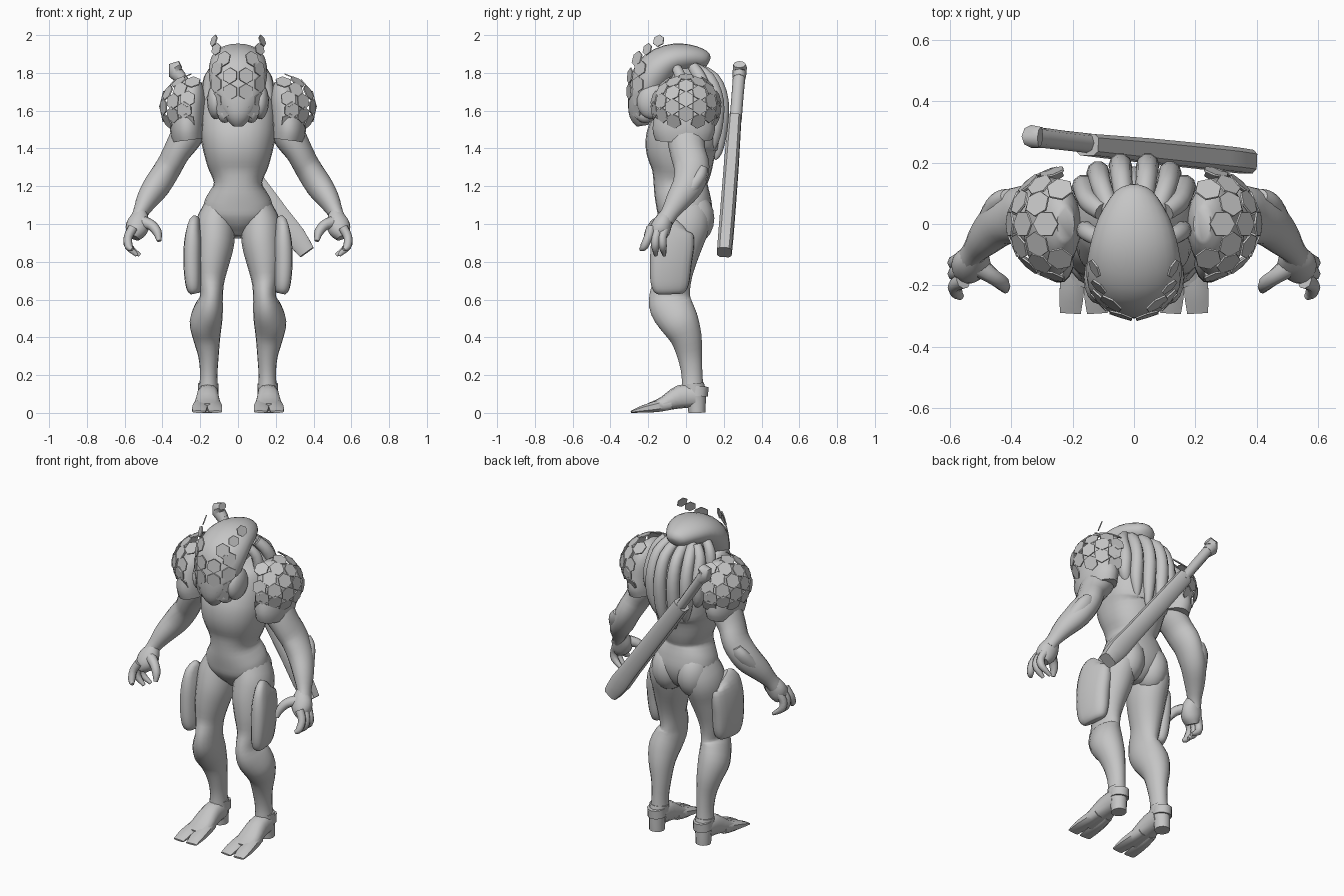
import bpy, bmesh, math
from mathutils import Vector, Matrix

mat = bpy.data.materials.new("plain_grey")
mat.diffuse_color = (0.56, 0.56, 0.56, 1)


def finish(name, bm, mirror=False, angle=50):
    bmesh.ops.recalc_face_normals(bm, faces=bm.faces)
    me = bpy.data.meshes.new(name)
    bm.to_mesh(me)
    bm.free()
    me.materials.append(mat)
    ob = bpy.data.objects.new(name, me)
    bpy.context.collection.objects.link(ob)
    bpy.ops.object.select_all(action='DESELECT')
    ob.select_set(True)
    bpy.context.view_layer.objects.active = ob
    bpy.ops.object.shade_smooth_by_angle(angle=math.radians(angle))
    if mirror:
        ob.modifiers.new("Mirror", 'MIRROR')
    return ob


def smooth_path(pts, steps):
    """Catmull-Rom through points of (x, y, z, radius_a, radius_b)."""
    out = []
    for i in range(len(pts) - 1):
        p0, p1, p2, p3 = (pts[max(i - 1, 0)], pts[i], pts[i + 1], pts[min(i + 2, len(pts) - 1)])
        for s in range(steps):
            t = s / steps
            out.append([0.5 * (2 * b + (c - a) * t + (2 * a - 5 * b + 4 * c - d) * t * t
                               + (3 * b - a - 3 * c + d) * t ** 3)
                        for a, b, c, d in zip(p0, p1, p2, p3)])
    return out + [list(pts[-1])]


def loft(name, pts, hint=(1, 0, 0), n=16, steps=3, mirror=False, phase=0.0, power=1.0, bm=None):
    """Skin elliptical rings along a path; hint is the direction of radius_a."""
    own = bm is None
    bm = bm or bmesh.new()
    path = smooth_path(pts, steps)
    rings = []
    for i, (x, y, z, ra, rb) in enumerate(path):
        t = (Vector(path[min(i + 1, len(path) - 1)][:3]) - Vector(path[max(i - 1, 0)][:3])).normalized()
        h = Vector(hint)
        a = (h - t * h.dot(t)).normalized()
        b = t.cross(a)
        ring = []
        for k in range(n):
            u = phase + 2 * math.pi * k / n
            c, s = math.cos(u), math.sin(u)
            c, s = math.copysign(abs(c) ** power, c), math.copysign(abs(s) ** power, s)
            ring.append(bm.verts.new(Vector((x, y, z)) + a * max(ra, .002) * c + b * max(rb, .002) * s))
        rings.append(ring)
    for r, q in zip(rings, rings[1:]):
        for k in range(n):
            bm.faces.new((r[k], r[(k + 1) % n], q[(k + 1) % n], q[k]))
    bm.faces.new(rings[0][::-1])
    bm.faces.new(rings[-1])
    return finish(name, bm, mirror) if own else None


def ellipsoid(name, loc, radii, tilt=0.0):
    bm = bmesh.new()
    m = Matrix.Translation(loc) @ Matrix.Rotation(tilt, 4, 'X') @ Matrix.Diagonal((*radii, 1))
    bmesh.ops.create_uvsphere(bm, u_segments=16, v_segments=10, radius=1, matrix=m)
    return finish(name, bm, True)


def hex_plate(bm, loc, normal, r, stretch=1.0):
    """Thin six-sided plate facing along normal."""
    q = Vector(normal).to_track_quat('Z', 'Y').to_matrix().to_4x4()
    m = Matrix.Translation(loc) @ q @ Matrix.Diagonal((1, stretch, 1, 1))
    bmesh.ops.create_cone(bm, cap_ends=True, segments=6, radius1=r, radius2=r * .97, depth=.006, matrix=m)


def body(rows):
    # rows of z, half width, front y, back y
    return [(0, (f + b) / 2, z, w, (b - f) / 2) for z, w, f, b in rows]


# Torso and pelvis
loft("torso", body([(.93, .035, -.06, .05), (.98, .10, -.11, .11), (1.05, .18, -.145, .14),
                    (1.12, .178, -.16, .132), (1.17, .152, -.168, .12), (1.22, .128, -.172, .115),
                    (1.30, .16, -.185, .14), (1.40, .187, -.215, .165), (1.47, .20, -.205, .185),
                    (1.60, .20, -.15, .19), (1.70, .17, -.12, .17), (1.78, .09, -.10, .10)]),
     n=24, power=.88)
ellipsoid("buttock", (.085, .035, 1.03), (.10, .115, .14))
loft("neck", [(0, .06, 1.62, .11, .11), (0, 0, 1.74, .10, .10), (0, -.08, 1.84, .10, .09)])

# Long domed head curving down into the mask
loft("head", [(0, .125, 1.865, .015, .012), (0, .105, 1.87, .062, .045), (0, .02, 1.88, .115, .07),
              (0, -.08, 1.865, .145, .088), (0, -.165, 1.80, .155, .108), (0, -.21, 1.71, .14, .093),
              (0, -.23, 1.63, .11, .078), (0, -.235, 1.565, .07, .062), (0, -.23, 1.52, .03, .03)],
     n=24)
ellipsoid("cheek_guard", (.118, -.175, 1.65), (.046, .085, .095), -.2)
ellipsoid("jaw_side", (.07, -.215, 1.585), (.038, .055, .05))

# Thick hanging strands behind and beside the head
strands = bmesh.new()
for x, y, z in ((.04, .19, 1.34), (.105, .165, 1.38), (.148, .12, 1.45)):
    loft("", [(x * .7, .04, 1.83, .03, .03), (x, y - .045, 1.77, .034, .036), (x * 1.1, y, 1.65, .037, .038),
              (x * 1.1, y - .005, (1.65 + z) / 2, .037, .036), (x * .95, y - .02, z + .04, .022, .022),
              (x * .9, y - .035, z, .004, .004)], n=10, bm=strands)
loft("", [(.09, -.06, 1.84, .025, .025), (.145, -.03, 1.78, .03, .03), (.16, -.02, 1.67, .03, .03),
          (.15, -.04, 1.56, .025, .025), (.14, -.06, 1.50, .005, .005)], n=10, bm=strands)
finish("head_strands", strands, True)

# Hexagonal plates over the mask, the top ones floating free
plates = bmesh.new()
for x, z in ((.043, 1.70), (.043, 1.785), (.115, 1.74), (.112, 1.825), (.075, 1.875), (.115, 1.655),
             (.08, 1.60)):
    y = -.08 - .228 * math.sqrt(1 - (x / .18) ** 2 - ((z - 1.72) / .34) ** 2)
    hex_plate(plates, (x, y, z), (x / .032, (y + .08) / .052, (z - 1.72) / .115), .044)
for p in ((.128, -.145, 1.97), (.115, -.205, 1.925)):
    hex_plate(plates, p, (p[0], p[1] + .08, .05), .034)
finish("mask_plates", plates, True, 20)

# Shoulder pads with a dome of hexagonal plates around them
loft("shoulder_pad", [(.265, -.012, 1.445, .085, .15), (.27, -.012, 1.50, .09, .165),
                      (.265, -.008, 1.58, .09, .155), (.25, 0, 1.66, .08, .135),
                      (.235, 0, 1.72, .06, .10), (.222, 0, 1.76, .03, .055)], n=20, mirror=True)
plates = bmesh.new()
centre, radii, lean = Vector((.215, 0, 1.62)), Vector((.195, .182, .17)), .25
for i in range(-3, 4):
    for j in range(-3, 4):
        u, v = .47 * i * .866, .47 * (j + i / 2)
        d = math.hypot(u, v)
        k = math.sin(d) / d if d else 1
        n = Matrix.Rotation(-lean, 3, 'Y') @ Vector((math.cos(d), u * k, v * k))
        if d < 1.45 and n.z > -.6 and n.x > .1:
            hex_plate(plates, centre + n * radii, n, .045)
finish("shoulder_plates", plates, True, 20)

# Arms
loft("arm", [(.22, 0, 1.55, .08, .10), (.275, 0, 1.46, .085, .10), (.325, .01, 1.38, .073, .094),
             (.368, .03, 1.30, .07, .094), (.425, .012, 1.21, .072, .084), (.48, -.04, 1.13, .058, .066),
             (.517, -.085, 1.06, .04, .047), (.535, -.11, 1.02, .038, .046)], mirror=True)
loft("elbow_cuff", [(.405, .09, 1.30, .03, .025), (.42, .07, 1.25, .055, .04),
                    (.455, .01, 1.17, .055, .045), (.49, -.04, 1.11, .035, .03)], mirror=True)

# Hands with hooked fingers
loft("palm", [(.515, -.095, 1.055, .036, .038), (.525, -.12, 1.01, .06, .05),
              (.54, -.14, .965, .058, .055), (.555, -.15, .93, .035, .045)], mirror=True)
fingers = bmesh.new()
for dy, tip in ((.035, (.52, -.115, .835)), (0, (.535, -.16, .835)), (-.04, (.56, -.24, .865))):
    y = -.145 + dy
    loft("", [(.555, y, .98, .026, .026), (.582, y - .015, .93, .023, .023),
              (.578, (y + tip[1]) / 2 - .01, .88, .021, .021), (*tip, .01, .01)], n=8, bm=fingers)
loft("", [(.51, -.135, 1.01, .035, .035), (.46, -.17, .995, .027, .028), (.427, -.195, .955, .024, .024),
          (.418, -.215, .91, .012, .012)], hint=(0, 1, 0), n=8, bm=fingers)
finish("fingers", fingers, True)

# Legs
loft("leg", [(.10, .005, 1.09, .08, .12), (.12, -.01, 1.0, .105, .135), (.125, -.04, .9, .105, .13),
             (.137, -.06, .8, .092, .115), (.143, -.072, .7, .072, .10), (.14, -.085, .62, .06, .11),
             (.152, -.078, .56, .074, .115), (.17, -.035, .48, .086, .105), (.166, 0, .4, .073, .085),
             (.156, .02, .3, .054, .066), (.155, .032, .2, .046, .056), (.157, .035, .11, .052, .06)],
     n=18, mirror=True)
loft("thigh_plate", [(.215, -.045, 1.005, .02, .06), (.228, -.062, .975, .036, .10),
                     (.232, -.07, .9, .048, .115), (.235, -.08, .8, .05, .112),
                     (.232, -.085, .7, .045, .105), (.228, -.085, .65, .036, .09),
                     (.225, -.085, .632, .02, .07)], hint=(1, .15, 0), power=.75, mirror=True)

# Two-toed feet
loft("heel", [(.16, .058, 0, .044, .045), (.16, .055, .05, .046, .05), (.158, .045, .11, .052, .06),
              (.157, .04, .155, .055, .055)], n=12, mirror=True)
loft("ankle_cuff", [(.158, .058, .09, .055, .058), (.158, .062, .142, .053, .058)],
     n=12, steps=1, mirror=True)
loft("instep", [(.158, .05, .09, .054, .06), (.16, -.03, .085, .058, .062), (.162, -.12, .048, .07, .038),
                (.163, -.20, .026, .07, .024)], n=12, power=.8, mirror=True)
toes = bmesh.new()
for s in (-1, 1):
    loft("", [(.162 + s * .03, -.08, .05, .035, .035), (.162 + s * .036, -.15, .035, .04, .032),
              (.163 + s * .04, -.225, .021, .042, .021), (.163 + s * .044, -.29, .006, .036, .006)],
         n=8, phase=math.pi / 8, power=.8, bm=toes)
finish("toes", toes, True)

# Sheathed weapon slung diagonally across the back
loft("sheath", [(-.152, .258, 1.56, .036, .046), (.03, .24, 1.31, .04, .05), (.22, .22, 1.05, .041, .053),
                (.30, .211, .94, .041, .058), (.365, .203, .85, .04, .045)],
     hint=(0, 1, 0), n=8, phase=math.pi / 8, power=.5, steps=2)
loft("handle", [(-.14, .262, 1.54, .032, .028), (-.23, .272, 1.67, .032, .03), (-.31, .282, 1.785, .033, .03)],
     hint=(0, 1, 0), n=8, steps=1)
loft("pommel", [(-.30, .281, 1.77, .034, .033), (-.33, .284, 1.80, .037, .04), (-.335, .285, 1.83, .037, .035),
                (-.305, .283, 1.845, .033, .02)], hint=(0, 1, 0), n=8, steps=1)
